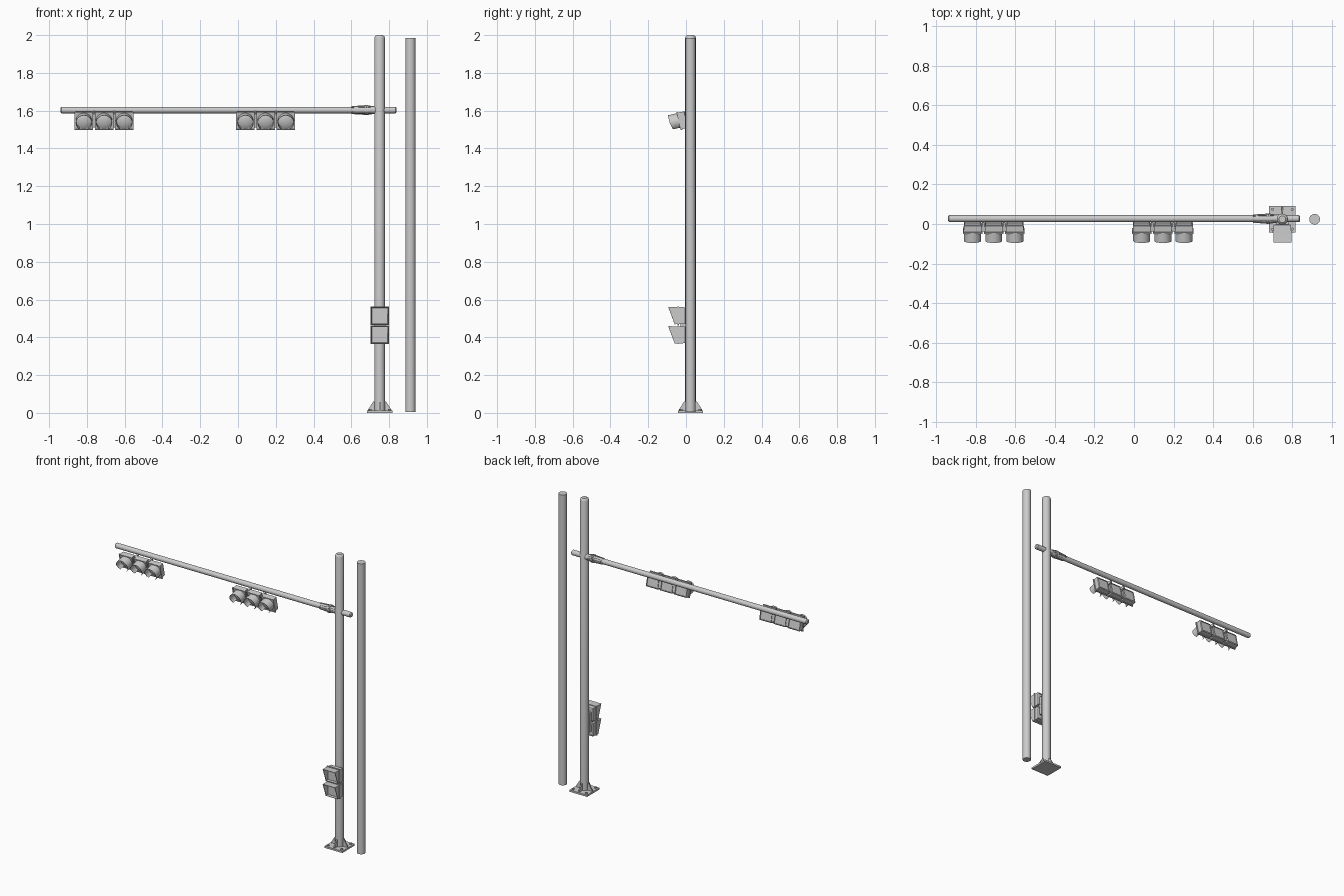
import bpy, bmesh, math
from mathutils import Matrix, Vector

if "Cube" in bpy.data.objects:
    bpy.data.objects.remove(bpy.data.objects["Cube"])

PX, PY, AZ = 0.75, 0.024, 1.603   # pole position, arm height


def make(name, bm, matrix=Matrix(), smooth=True):
    bmesh.ops.recalc_face_normals(bm, faces=bm.faces)
    me = bpy.data.meshes.new(name)
    bm.to_mesh(me)
    bm.free()
    ob = bpy.data.objects.new(name, me)
    bpy.context.collection.objects.link(ob)
    ob.matrix_world = matrix
    if smooth:
        bpy.context.view_layer.objects.active = ob
        ob.select_set(True)
        bpy.ops.object.shade_smooth_by_angle(angle=math.radians(35))
        ob.select_set(False)
    return ob


def box(bm, lo, hi):
    lo, hi = Vector(lo), Vector(hi)
    m = Matrix.Translation((lo + hi) / 2) @ Matrix.Diagonal((*(hi - lo), 1))
    bmesh.ops.create_cube(bm, size=1, matrix=m)


def lathe(bm, profile, matrix=Matrix(), n=24):
    """Closed turned solid from (radius, height) points."""
    rings = [[bm.verts.new(matrix @ Vector((r * math.cos(2 * math.pi * i / n),
                                            r * math.sin(2 * math.pi * i / n), z)))
              for i in range(n)] for r, z in profile]
    for a, b in zip(rings, rings[1:]):
        for i in range(n):
            bm.faces.new((a[i], a[(i + 1) % n], b[(i + 1) % n], b[i]))
    bm.faces.new(rings[0])
    bm.faces.new(rings[-1])


def prism(bm, pts, half, matrix=Matrix()):
    """Extrude an XZ outline by +-half along Y."""
    f, b = [[bm.verts.new(matrix @ Vector((x, y, z))) for x, z in pts] for y in (-half, half)]
    bm.faces.new(f)
    bm.faces.new(b)
    for i in range(len(pts)):
        j = (i + 1) % len(pts)
        bm.faces.new((f[i], f[j], b[j], b[i]))


def loft(bm, rects):
    """Square tube or solid: list of rings of 4 points, first and last capped."""
    rings = [[bm.verts.new(p) for p in r] for r in rects]
    for a, b in zip(rings, rings[1:]):
        for i in range(4):
            bm.faces.new((a[i], a[(i + 1) % 4], b[(i + 1) % 4], b[i]))
    bm.faces.new(rings[0])
    bm.faces.new(rings[-1])


def rect(h, y_top, y_bot=None):
    y_bot = y_top if y_bot is None else y_bot
    return [(-h, y_bot, -h), (h, y_bot, -h), (h, y_top, h), (-h, y_top, h)]


along_x = Matrix.Rotation(math.pi / 2, 4, 'Y')
along_y = Matrix.Rotation(math.pi / 2, 4, 'X')   # local z becomes -y
at_pole = Matrix.Translation((PX, PY, 0))

# main pole with slightly domed cap
bm = bmesh.new()
lathe(bm, [(0.028, 0), (0.028, 1.985), (0.025, 1.994), (0.017, 2.0)])
make("main_pole", bm, at_pole)

# separate plain pole
bm = bmesh.new()
lathe(bm, [(0.027, 0.004), (0.027, 1.985)])
make("spare_pole", bm, Matrix.Translation((0.913, PY, 0)))

# base plate, ribs and bolts
bm = bmesh.new()
box(bm, (-0.067, -0.067, 0), (0.067, 0.067, 0.012))
for k in range(4):
    r = Matrix.Rotation(k * math.pi / 2, 4, 'Z')
    prism(bm, [(0.024, 0.01), (0.062, 0.01), (0.062, 0.016), (0.034, 0.06), (0.024, 0.06)], 0.004, r)
    lathe(bm, [(0.008, 0.01), (0.008, 0.02)],
          r @ Matrix.Translation((0.05, 0.05, 0)), 6)
make("base_plate", bm, at_pole)

# mast arm
bm = bmesh.new()
lathe(bm, [(0.012, -0.94), (0.0175, -0.934), (0.0175, 0.834), (0.012, 0.84)],
      Matrix.Translation((0, PY + 0.003, AZ)) @ along_x)
make("mast_arm", bm)

# arm flange joint with tapered ribs
bm = bmesh.new()
lathe(bm, [(0.020, 0.615), (0.020, 0.735)], along_x)
for x in (0.671, 0.680):
    lathe(bm, [(0.027, x), (0.027, x + 0.007)], along_x)
for k in range(8):
    r = Matrix.Rotation(k * math.pi / 4, 4, 'X')
    prism(bm, [(0.602, 0.014), (0.735, 0.014), (0.735, 0.018), (0.69, 0.025),
               (0.665, 0.025), (0.602, 0.021)], 0.002, r)
make("arm_flange", bm, Matrix.Translation((0, PY + 0.003, AZ)))


def housing(bm):
    """Signal box: panelled back, narrower body, front rim and recessed face."""
    loft(bm, [rect(0.034, 0.016), rect(0.038, 0.016), rect(0.038, 0.022), rect(0.044, 0.018),
              rect(0.045, -0.012), rect(0.049, -0.012), rect(0.049, -0.021),
              rect(0.044, -0.021), rect(0.044, -0.017)])


def visor(bm, r=0.043, t=0.002, n=28):
    """Round tunnel hood, open at the bottom, shorter towards its lower ends."""
    rows = []
    for i in range(n + 1):
        a = math.radians(-55 + 290 * i / n)
        c, s = math.cos(a), math.sin(a)
        front = -0.069 + 0.012 * max(0, -s)
        rows.append([bm.verts.new((q * c, y, q * s)) for q, y in
                     ((r, -0.016), (r, front), (r - t, front), (r - t, -0.016))])
    for a, b in zip(rows, rows[1:]):
        for k in range(4):
            bm.faces.new((a[k], a[(k + 1) % 4], b[(k + 1) % 4], b[k]))
    bm.faces.new(rows[0])
    bm.faces.new(rows[-1])


# two three-lamp signal heads, tilted down
for label, cx in (("outer", -0.709), ("inner", 0.146)):
    head = Matrix.Translation((cx, -0.019, 1.549)) @ Matrix.Rotation(math.radians(13), 4, 'X')
    for k in (-1, 0, 1):
        m = head @ Matrix.Translation((k * 0.107, 0, 0))
        bm = bmesh.new()
        housing(bm)
        make(f"{label}_signal_housing", bm, m)
        bm = bmesh.new()
        lathe(bm, [(0.040, 0.014), (0.040, 0.021), (0.030, 0.026), (0.015, 0.029), (0.003, 0.030)],
              along_y)
        make(f"{label}_signal_lens", bm, m)
        bm = bmesh.new()
        visor(bm)
        make(f"{label}_signal_visor", bm, m)
    # joiners between lamps and mount up to the arm
    bm = bmesh.new()
    for s in (-1, 1):
        box(bm, (s * 0.0535 - 0.011, -0.010, -0.036), (s * 0.0535 + 0.011, 0.014, 0.036))
        box(bm, (s * 0.0535 - 0.006, 0.004, 0.022), (s * 0.0535 + 0.006, 0.038, 0.042))
    make(f"{label}_signal_joiners", bm, head)

# pedestrian signal: two square lamps with wedge hoods
for z in (0.413, 0.515):
    m = Matrix.Translation((PX, -0.024, z))
    bm = bmesh.new()
    housing(bm)
    make("pedestrian_housing", bm, m)
    bm = bmesh.new()
    loft(bm, [rect(0.042, -0.016), rect(0.045, -0.016), rect(0.046, -0.069, -0.036),
              rect(0.043, -0.069, -0.036), rect(0.041, -0.019)])
    make("pedestrian_hood", bm, m, smooth=False)
bm = bmesh.new()
box(bm, (PX - 0.03, -0.03, 0.40), (PX + 0.03, 0.012, 0.53))
make("pedestrian_mount", bm)
